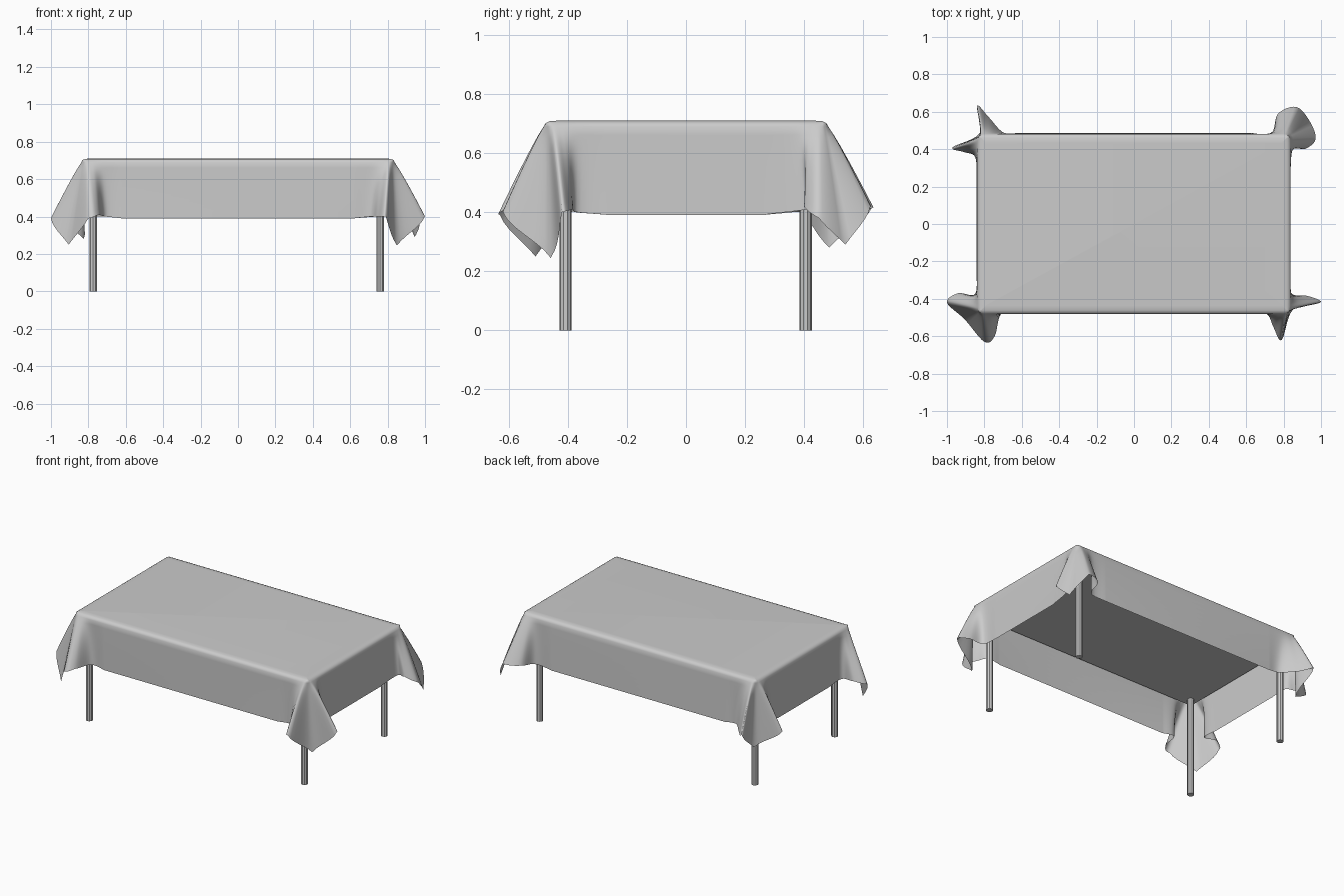
import bpy, bmesh
from mathutils import Vector

if "Cube" in bpy.data.objects:
    bpy.data.objects.remove(bpy.data.objects["Cube"])

TOP, RIM, SUB, ROWS = 0.71, 0.69, 6, 10

# Corner of the cloth where it bends over the table edge (shared by all corners)
rim = [(.62, .482), (.72, .482), (.78, .482), (.81, .481), (.828, .470),
       (.836, .452), (.838, .42), (.838, .36), (.838, .26)]

# Hem of each draped corner: |x|, |y|, z, from the long side to the short side
front_left = [(.62, .48, .39), (.71, .48, .40), (.745, .60, .41), (.80, .63, .39), (.905, .51, .25),
              (1.0, .42, .39), (.94, .37, .41), (.85, .375, .40), (.842, .26, .39)]
front_right = [(.62, .48, .39), (.71, .482, .40), (.745, .55, .40), (.79, .62, .40), (.85, .458, .245),
               (.998, .42, .40), (.93, .385, .41), (.84, .37, .40), (.835, .26, .39)]
back_right = [(.62, .487, .39), (.735, .487, .40), (.77, .59, .42), (.87, .625, .42), (.945, .54, .29),
              (.97, .45, .38), (.91, .40, .42), (.85, .41, .41), (.835, .26, .39)]
back_left = [(.62, .487, .39), (.70, .49, .40), (.78, .575, .40), (.84, .632, .42), (.825, .485, .28),
             (.97, .41, .39), (.91, .385, .40), (.85, .36, .40), (.842, .26, .39)]


def smooth(keys):
    """Spline through the keys in plan, straight in height."""
    p = [Vector(k) for k in keys]
    out = []
    for i in range(len(p) - 1):
        a, b, c, d = p[max(i - 1, 0)], p[i], p[i + 1], p[min(i + 2, len(p) - 1)]
        for j in range(SUB):
            t = j / SUB
            q = 0.5 * (2*b + (c - a)*t + (2*a - 5*b + 4*c - d)*t*t + (3*b - a - 3*c + d)*t**3)
            q.z = b.z + (c.z - b.z) * t
            out.append(q)
    return out + [p[-1]]


# Rings of the cloth, walked clockwise around the table
rim_ring, hem_ring = [], []
for keys, sx, sy, rev in ((front_left, -1, -1, False), (back_left, -1, 1, True),
                          (back_right, 1, 1, False), (front_right, 1, -1, True)):
    r = [Vector((sx*v.x, sy*v.y, RIM)) for v in smooth([(x, y, RIM) for x, y in rim])]
    h = [Vector((sx*v.x, sy*v.y, v.z)) for v in smooth(keys)]
    if rev:
        r.reverse()
        h.reverse()
    rim_ring += r
    hem_ring += h


def inset(v, d, z):
    sx, sy = (1 if v.x > 0 else -1), (1 if v.y > 0 else -1)
    return Vector((sx*min(abs(v.x), .838 - d), sy*min(abs(v.y), .482 - d), z))


rings = [[inset(v, .045, TOP) for v in rim_ring],
         [inset(v, .02, TOP - .002) for v in rim_ring],
         [inset(v, .007, TOP - .008) for v in rim_ring]]
for k in range(ROWS + 1):
    t = k / ROWS
    row = []
    for a, b in zip(rim_ring, hem_ring):
        q = a.lerp(b, t ** 0.92)
        q.z = a.z + (b.z - a.z) * t
        row.append(q)
    rings.append(row)

# Tablecloth
bm = bmesh.new()
vr = [[bm.verts.new(v) for v in ring] for ring in rings]
n = len(rim_ring)
bm.faces.new(list(reversed(vr[0])))
for a, b in zip(vr, vr[1:]):
    for i in range(n):
        j = (i + 1) % n
        bm.faces.new((a[i], a[j], b[j], b[i]))
bmesh.ops.remove_doubles(bm, verts=bm.verts, dist=1e-5)
bmesh.ops.recalc_face_normals(bm, faces=bm.faces)
mesh = bpy.data.meshes.new("tablecloth")
bm.to_mesh(mesh)
bm.free()
mesh.shade_smooth()
cloth = bpy.data.objects.new("tablecloth", mesh)
bpy.context.collection.objects.link(cloth)

# Table top under the cloth
bpy.ops.mesh.primitive_cube_add(size=1, location=(-.005, 0, .67))
slab = bpy.context.object
slab.name = "table_top"
slab.scale = (1.63, .92, .06)

# Legs
for name, x, y in (("front_left_leg", -.775, -.408), ("front_right_leg", .76, -.408),
                   ("back_left_leg", -.775, .405), ("back_right_leg", .76, .405)):
    bpy.ops.mesh.primitive_cylinder_add(vertices=10, radius=.021, depth=.65, location=(x, y, .325))
    bpy.context.object.name = name
